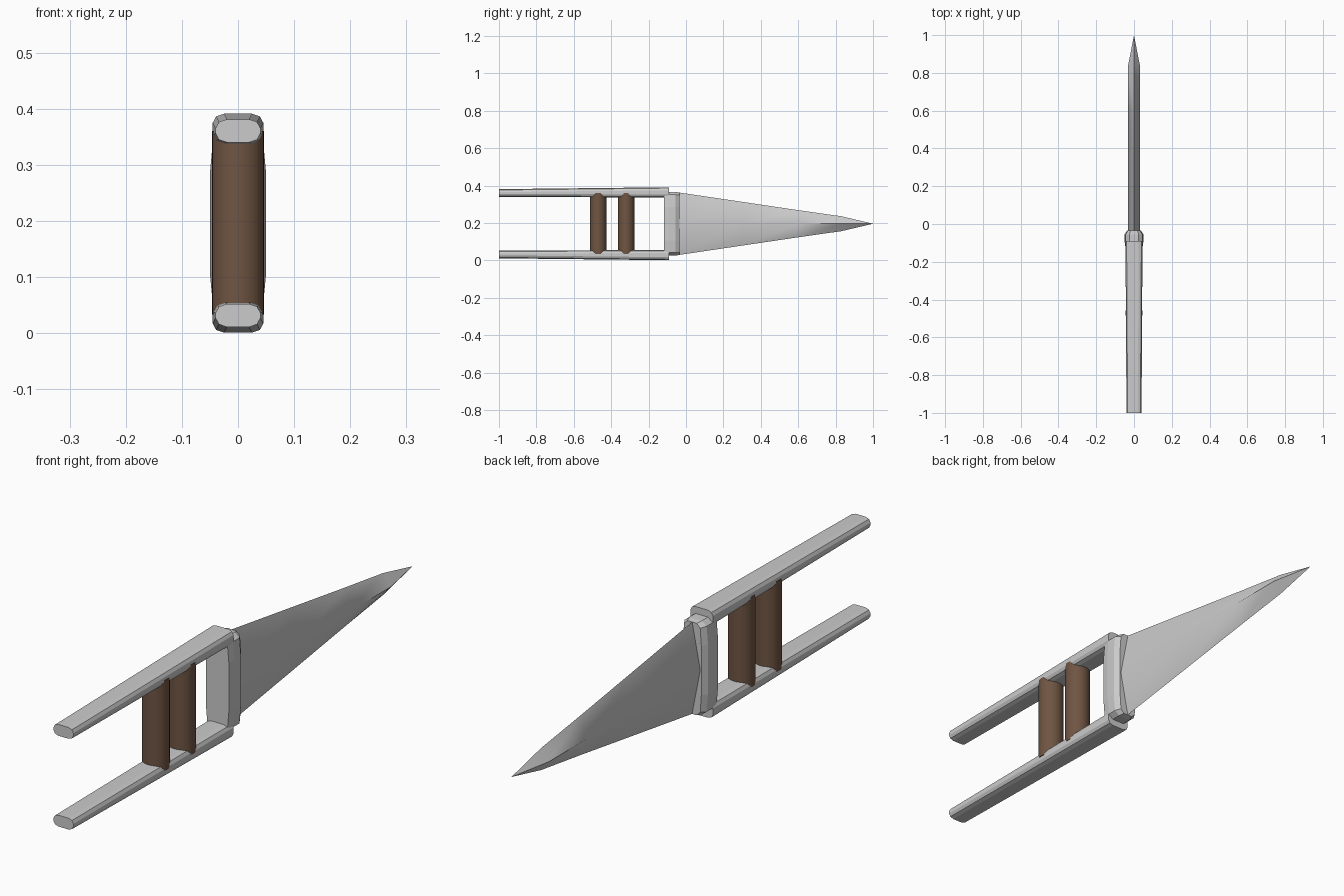
import bpy, math

if "Cube" in bpy.data.objects:
    bpy.data.objects.remove(bpy.data.objects["Cube"])

ZC = 0.196  # height of the weapon's centre line


def loft(name, sections, smooth=None, mat=None):
    """Bridge equal-length rings of points and cap both ends."""
    n = len(sections[0])
    verts = [p for ring in sections for p in ring]
    faces = []
    for s in range(len(sections) - 1):
        for i in range(n):
            a, b = s * n + i, s * n + (i + 1) % n
            faces.append((a, b, b + n, a + n))
    faces.append(tuple(range(n))[::-1])
    faces.append(tuple(range(len(verts) - n, len(verts))))
    me = bpy.data.meshes.new(name)
    me.from_pydata(verts, [], faces)
    ob = bpy.data.objects.new(name, me)
    bpy.context.collection.objects.link(ob)
    bpy.context.view_layer.objects.active = ob
    ob.select_set(True)
    bpy.ops.object.mode_set(mode='EDIT')
    bpy.ops.mesh.select_all(action='SELECT')
    bpy.ops.mesh.remove_doubles(threshold=1e-5)
    bpy.ops.mesh.normals_make_consistent(inside=False)
    bpy.ops.object.mode_set(mode='OBJECT')
    if smooth:
        bpy.ops.object.shade_smooth_by_angle(angle=math.radians(smooth))
    ob.select_set(False)
    if mat:
        me.materials.append(mat)
    return ob


def rounded(y, hw, z0, z1, cx, cz):
    """Rectangle ring in the xz plane with two-step chamfered corners."""
    zm, hh = (z0 + z1) / 2, (z1 - z0) / 2
    corner = [(hw, hh - cz), (hw - 0.3 * cx, hh - 0.3 * cz), (hw - cx, hh)]
    pts = corner + [(-x, z) for x, z in corner[::-1]]
    pts += [(-x, -z) for x, z in corner] + [(x, -z) for x, z in corner[::-1]]
    return [(x, y, zm + z) for x, z in pts]


# side bars, slightly flared toward the guard
for name, s in (("lower_bar", -1), ("upper_bar", 1)):
    rings = []
    for y, hw, inner, outer in ((-1, 0.040, 0.144, 0.185), (-0.09, 0.045, 0.140, 0.195)):
        a, b = sorted((ZC + s * inner, ZC + s * outer))
        rings.append(rounded(y, hw, a, b, 0.020, 0.016))
    loft(name, rings)

# brown grips across the bars
brown = bpy.data.materials.new("brown_grip")
brown.diffuse_color = (0.16, 0.09, 0.055, 1)
brown.use_nodes = True
brown.node_tree.nodes["Principled BSDF"].inputs["Base Color"].default_value = brown.diffuse_color
for name, y in (("rear_grip", -0.47), ("front_grip", -0.32)):
    rings = [[(0.046 * math.cos(t), y + 0.044 * math.sin(t), z)
              for t in (2 * math.pi * i / 32 for i in range(32))]
             for z in (0.033, 0.36)]
    loft(name, rings, 40, brown)

# guard: barrel-sided plate with a chamfered blade side
half = [(0.025, 0.170), (0.044, 0.155), (0.050, 0.09)]
prof = half + [(x, -z) for x, z in half[::-1]]
prof += [(-x, -z) for x, z in half] + [(-x, z) for x, z in half[::-1]]
loft("guard", [[(x * k, y, ZC + z * kz) for x, z in prof]
               for y, k, kz in ((-0.118, 0.92, 0.97), (-0.09, 1, 1),
                                (-0.055, 1, 1), (-0.035, 0.74, 0.98))])

# blade: long diamond section closing to a point
rings = []
for y, w, h in ((-0.045, 0.033, 0.168), (0.3, 0.033, 0.117), (0.61, 0.033, 0.071),
                (0.83, 0.033, 0.040), (1.0, 0.0, 0.0)):
    rings.append([(w, y, ZC), (0, y, ZC + h), (-w, y, ZC), (0, y, ZC - h)])
blade = loft("blade", rings, 50)
